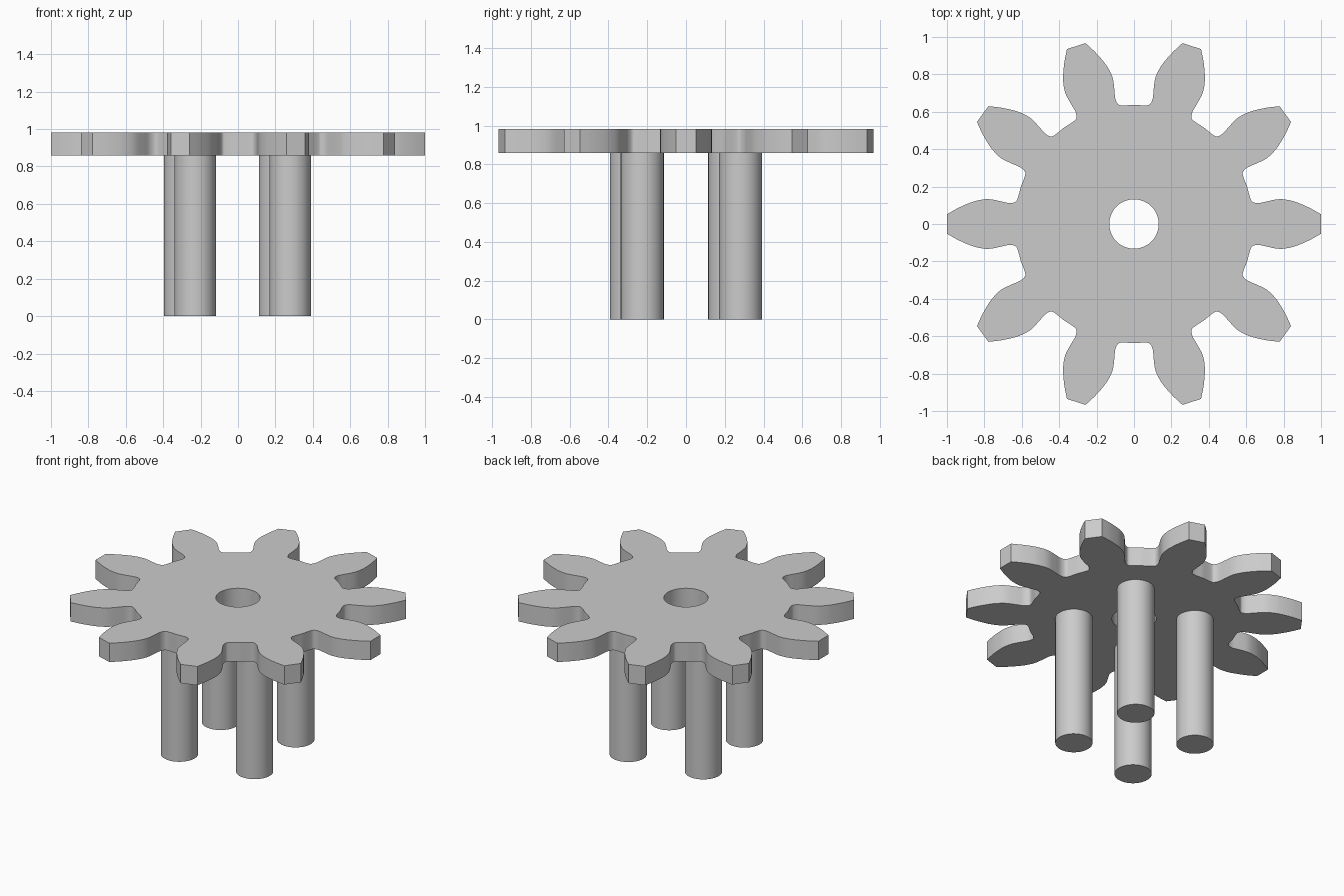
import bpy, bmesh
from math import radians, cos, sin, tau
from mathutils import Vector, Matrix

TEETH = 10
PLATE_BOTTOM, PLATE_TOP = 0.858, 0.982
HOLE_RADIUS = 0.132
PIN_RADIUS = 0.111
PIN_ORBIT = 0.361

old = bpy.data.objects.get("Cube")
if old:
    bpy.data.objects.remove(old, do_unlink=True)

steel = bpy.data.materials.new("grey_steel")
steel.use_nodes = True
steel.diffuse_color = (0.6, 0.6, 0.6, 1)
steel.node_tree.nodes["Principled BSDF"].inputs["Base Color"].default_value = (0.6, 0.6, 0.6, 1)


def smooth_path(points, steps=4):
    """Catmull-Rom curve through the points."""
    pts = [Vector(p) for p in points]
    pts = [pts[0] * 2 - pts[1]] + pts + [pts[-1]]
    path = []
    for a, b, c, d in zip(pts, pts[1:], pts[2:], pts[3:]):
        for i in range(steps):
            t = i / steps
            path.append(0.5 * (2 * b + (c - a) * t + (2 * a - 5 * b + 4 * c - d) * t ** 2
                               + (3 * b - a - 3 * c + d) * t ** 3))
    return path


def finish(name, bm):
    bmesh.ops.recalc_face_normals(bm, faces=bm.faces)
    mesh = bpy.data.meshes.new(name)
    bm.to_mesh(mesh)
    bm.free()
    mesh.materials.append(steel)
    obj = bpy.data.objects.new(name, mesh)
    bpy.context.collection.objects.link(obj)
    bpy.ops.object.select_all(action='DESELECT')
    obj.select_set(True)
    bpy.context.view_layer.objects.active = obj
    bpy.ops.object.shade_smooth_by_angle(angle=radians(32))
    return obj


def add_loop(bm, points, z):
    verts = [bm.verts.new((p[0], p[1], z)) for p in points]
    for a, b in zip(verts, verts[1:] + verts[:1]):
        bm.edges.new((a, b))


# Gear plate: one tooth flank from tip to root, mirrored and repeated
flank = smooth_path([(1, .052), (.945, .083), (.89, .108), (.84, .125), (.78, .133),
                     (.72, .123), (.69, .116), (.668, .112), (.647, .1134),
                     (.6305, .1207), (.6215, .139), (.614, .165), (.606, .197)])
tooth = [Vector((p.x, -p.y)) for p in reversed(flank)] + flank
outline = []
for i in range(TEETH):
    turn = Matrix.Rotation(tau * i / TEETH, 2)
    outline += [turn @ p for p in tooth]
hole = [(HOLE_RADIUS * cos(tau * i / 48), HOLE_RADIUS * sin(tau * i / 48)) for i in range(48)]

bm = bmesh.new()
add_loop(bm, outline, PLATE_BOTTOM)
add_loop(bm, hole, PLATE_BOTTOM)
bmesh.ops.triangle_fill(bm, edges=bm.edges[:], use_beauty=True, normal=(0, 0, 1))
top = bmesh.ops.extrude_face_region(bm, geom=bm.faces[:], use_keep_orig=True)
bmesh.ops.translate(bm, vec=(0, 0, PLATE_TOP - PLATE_BOTTOM),
                    verts=[g for g in top["geom"] if isinstance(g, bmesh.types.BMVert)])
finish("gear_plate", bm)

# Four round pins under the plate
for i, side in enumerate(("back_left", "back_right", "front_right", "front_left")):
    angle = radians(51.3 + 90 * i)
    bm = bmesh.new()
    centre = Matrix.Translation((PIN_ORBIT * cos(angle) - 0.003, PIN_ORBIT * sin(angle),
                                 PLATE_BOTTOM / 2))
    bmesh.ops.create_cone(bm, cap_ends=True, segments=48, radius1=PIN_RADIUS,
                          radius2=PIN_RADIUS, depth=PLATE_BOTTOM, matrix=centre)
    finish("pin_" + side, bm)
